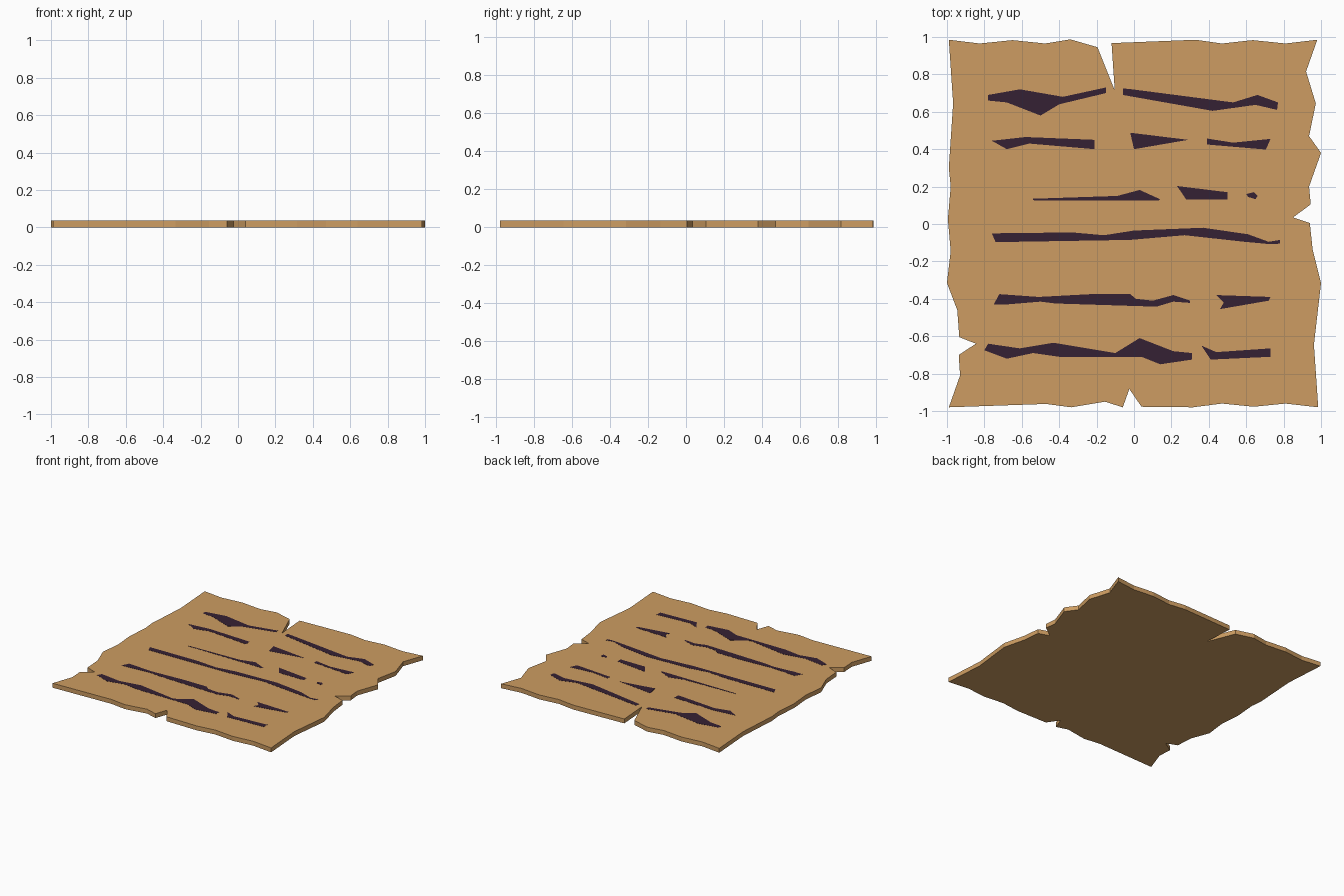
import bpy, bmesh

THICK = 0.036   # parchment thickness
INK = 0.001     # ink plate thickness


def material(name, rgb):
    m = bpy.data.materials.new(name)
    m.diffuse_color = (*rgb, 1.0)
    return m


parchment_tan = material("parchment_tan", (0.61, 0.335, 0.122))
ink_purple = material("dark_ink", (0.036, 0.015, 0.033))


def plate(name, outline, z, height, mat):
    """Flat outline extruded straight up."""
    bm = bmesh.new()
    face = bm.faces.new([bm.verts.new((x, y, z)) for x, y in outline])
    ext = bmesh.ops.extrude_face_region(bm, geom=[face])
    top = [g for g in ext["geom"] if isinstance(g, bmesh.types.BMVert)]
    bmesh.ops.translate(bm, verts=top, vec=(0, 0, height))
    bmesh.ops.recalc_face_normals(bm, faces=bm.faces)
    mesh = bpy.data.meshes.new(name)
    bm.to_mesh(mesh)
    bm.free()
    mesh.materials.append(mat)
    ob = bpy.data.objects.new(name, mesh)
    bpy.context.collection.objects.link(ob)
    return ob


def stroke(name, outline):
    plate(name, outline, THICK, INK, ink_purple)


# Torn sheet: four ragged sides, each with a notch
back = [(-.99, .985), (-.825, .965), (-.65, .983), (-.475, .965), (-.34, .987),
        (-.195, .945), (-.103, .715), (-.12, .967), (.33, .985), (.47, .965),
        (.635, .983), (.81, .965)]
right = [(.98, .985), (.92, .815), (.972, .645), (.936, .47), (1, .38), (.936, .2),
         (.945, .105), (.85, .035), (.94, .005), (.955, -.135), (1, -.315), (.962, -.645)]
front = [(.985, -.98), (.81, -.96), (.64, -.977), (.47, -.96), (.315, -.98), (.04, -.977),
         (-.025, -.882), (-.06, -.98), (-.155, -.95), (-.335, -.98), (-.47, -.962)]
left = [(-.99, -.98), (-.93, -.81), (-.937, -.7), (-.845, -.64), (-.934, -.605),
        (-.945, -.46), (-1, -.315), (-.98, -.145), (-.995, .025), (-.98, .2),
        (-.99, .3), (-.967, .645)]
plate("parchment_sheet", back + right + front + left, 0, THICK, parchment_tan)

# Ink marks, row by row from the back
stroke("ink_row1_left", [(-.78, .69), (-.61, .72), (-.38, .68), (-.15, .73), (-.15, .7),
                         (-.4, .64), (-.5, .58), (-.68, .65), (-.78, .66)])
stroke("ink_row1_right", [(-.06, .725), (-.01, .72), (.53, .65), (.66, .69), (.77, .65),
                          (.765, .61), (.65, .637), (.42, .605), (-.06, .69)])
stroke("ink_row2_left", [(-.76, .445), (-.58, .465), (-.21, .45), (-.21, .4),
                         (-.56, .43), (-.68, .4)])
stroke("ink_row2_middle", [(-.02, .488), (.29, .45), (0, .4)])
stroke("ink_row2_right", [(.39, .457), (.53, .435), (.73, .455), (.705, .398), (.39, .425)])
stroke("ink_row3_left", [(-.54, .135), (-.09, .15), (.03, .182), (.14, .132),
                         (.13, .125), (-.54, .127)])
stroke("ink_row3_middle", [(.23, .203), (.5, .17), (.5, .13), (.28, .13)])
stroke("ink_row3_dot", [(.6, .16), (.64, .17), (.66, .15), (.65, .132), (.61, .145)])
stroke("ink_row4", [(-.76, -.05), (-.33, -.045), (-.16, -.06), (0, -.035), (.37, -.02),
                    (.61, -.055), (.72, -.095), (.78, -.085), (.78, -.105), (.73, -.108),
                    (.59, -.095), (.27, -.06), (-.02, -.085), (-.74, -.097)])
stroke("ink_row5_left", [(-.72, -.375), (-.51, -.39), (-.23, -.375), (-.02, -.375),
                         (.01, -.4), (.1, -.41), (.21, -.38), (.3, -.41), (.3, -.422),
                         (.21, -.415), (.12, -.442), (-.42, -.425), (-.5, -.415),
                         (-.68, -.43), (-.75, -.43)])
stroke("ink_row5_right", [(.44, -.38), (.73, -.39), (.72, -.41), (.46, -.455), (.48, -.42)])
stroke("ink_row6_left", [(-.78, -.64), (-.61, -.665), (-.43, -.635), (-.1, -.69),
                         (.03, -.61), (.21, -.68), (.31, -.69), (.31, -.725), (.14, -.75),
                         (.04, -.71), (-.4, -.71), (-.54, -.69), (-.68, -.72), (-.8, -.675)])
stroke("ink_row6_right", [(.36, -.65), (.44, -.685), (.73, -.665), (.73, -.71), (.41, -.725)])
